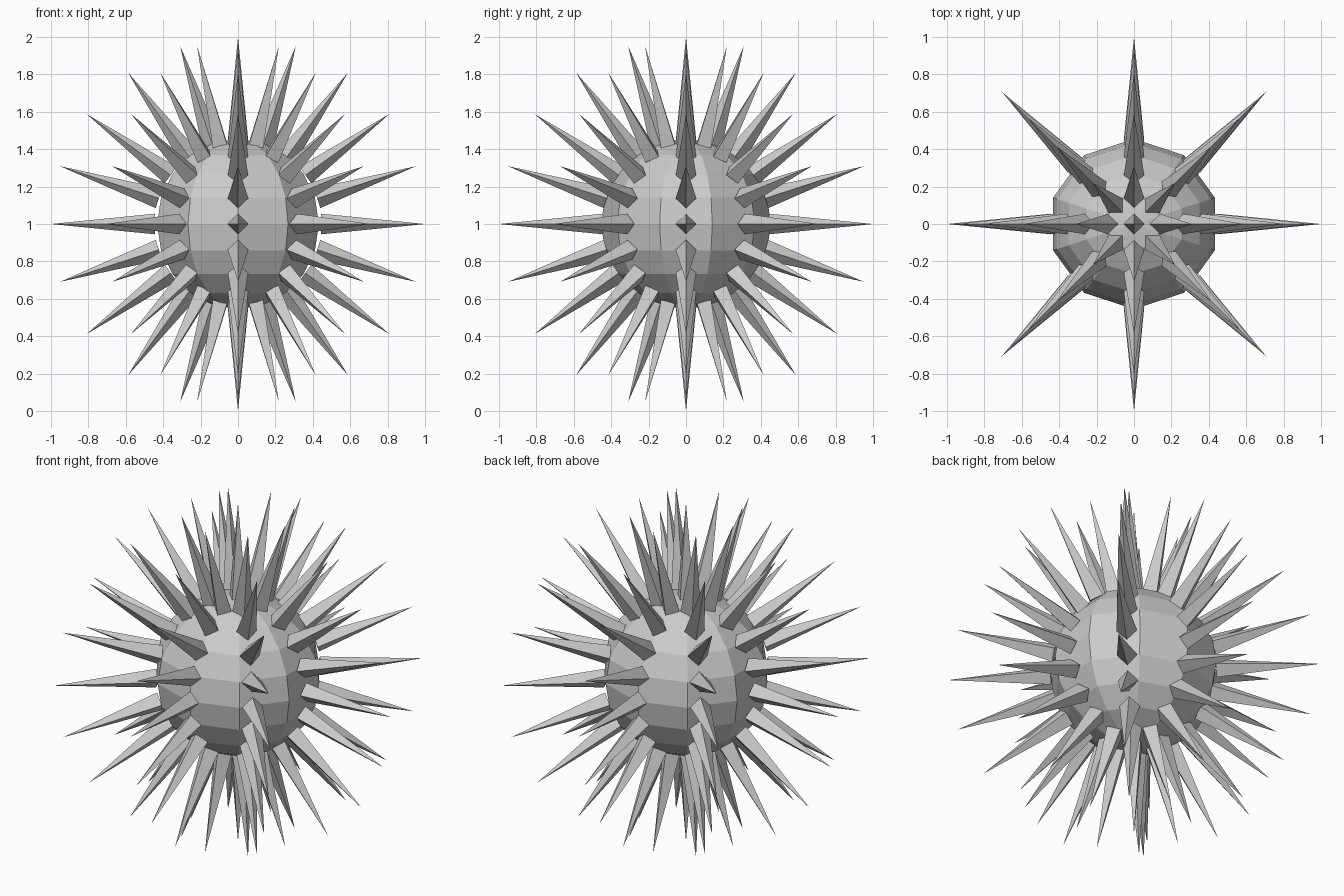
import bpy
import bmesh
from math import radians
from mathutils import Euler, Matrix, Vector

cube = bpy.data.objects.get("Cube")
if cube:
    bpy.data.objects.remove(cube, do_unlink=True)

CENTRE = Vector((0, 0, 1))
BODY_R = 0.455
BASE_R, TIP_R = 0.445, 1.0
SPIKE_W = 0.055

grey = bpy.data.materials.new("light_grey")
grey.use_nodes = True
colour = (0.6, 0.6, 0.6, 1)
grey.diffuse_color = colour
grey.node_tree.nodes["Principled BSDF"].inputs["Base Color"].default_value = colour


def make_object(name, bm):
    mesh = bpy.data.meshes.new(name)
    bm.to_mesh(mesh)
    bm.free()
    mesh.materials.append(grey)
    obj = bpy.data.objects.new(name, mesh)
    bpy.context.collection.objects.link(obj)
    return obj


# Faceted round body
bm = bmesh.new()
bmesh.ops.create_uvsphere(bm, u_segments=10, v_segments=10, radius=BODY_R,
                          matrix=Matrix.Translation(CENTRE))
make_object("body", bm)

# One four-sided spike pointing along +z, shared by every spike
length = TIP_R - BASE_R
bm = bmesh.new()
bmesh.ops.create_cone(bm, cap_ends=True, segments=4, radius1=SPIKE_W, radius2=0,
                      depth=length,
                      matrix=Matrix.Translation((0, 0, BASE_R + length / 2)))
bmesh.ops.remove_doubles(bm, verts=bm.verts, dist=0.0001)
first = make_object("spike", bm)
spike_mesh = first.data


def place_spike(obj, tilt, turn):
    obj.location = CENTRE
    obj.rotation_euler = Euler((0, radians(tilt), radians(turn)))


# Top and bottom spikes
place_spike(first, 0, 0)
first.name = "top_spike"
bottom = bpy.data.objects.new("bottom_spike", spike_mesh)
bpy.context.collection.objects.link(bottom)
place_spike(bottom, 180, 0)

# Eight fans of spikes running from top to bottom
for turn in range(0, 360, 45):
    for tilt in range(18, 180, 18):
        spike = bpy.data.objects.new(f"spike_{turn}_{tilt}", spike_mesh)
        bpy.context.collection.objects.link(spike)
        place_spike(spike, tilt, turn)
